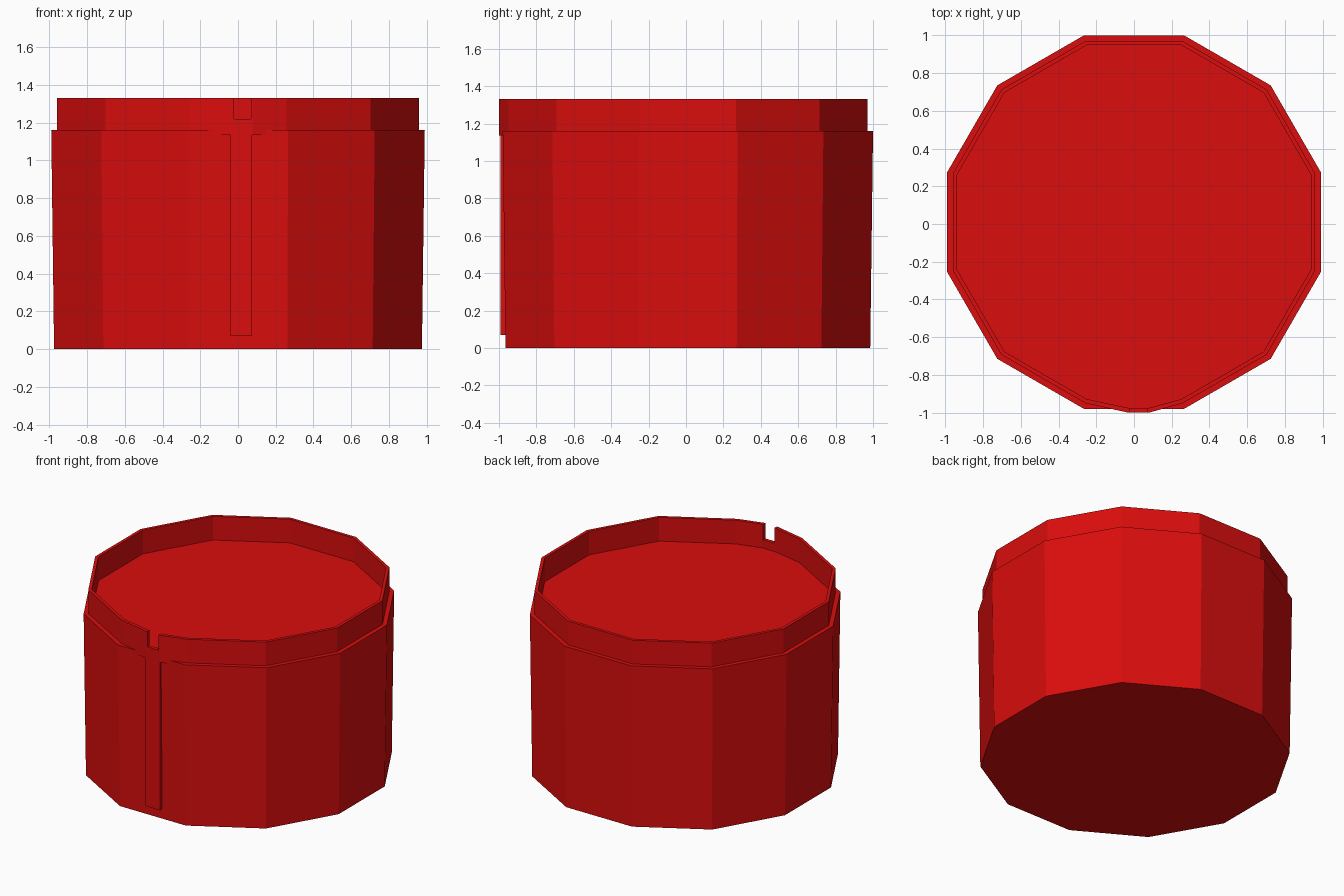
import bpy, bmesh
from math import sin, cos, pi, radians

cube = bpy.data.objects.get("Cube")
if cube:
    bpy.data.objects.remove(cube)

SIDES = 12
CENTRE_Y = 0.01
FLOOR_Z, RIM_BASE, NOTCH_Z, TOP_Z = 1.16, 1.135, 1.22, 1.33

red = bpy.data.materials.new("red paint")
red.use_nodes = True
red.diffuse_color = (0.7, 0.004, 0.004, 1)
red.node_tree.nodes["Principled BSDF"].inputs["Base Color"].default_value = red.diffuse_color


def finish(name, bm):
    bmesh.ops.recalc_face_normals(bm, faces=bm.faces)
    mesh = bpy.data.meshes.new(name)
    bm.to_mesh(mesh)
    bm.free()
    mesh.materials.append(red)
    obj = bpy.data.objects.new(name, mesh)
    bpy.context.collection.objects.link(obj)
    return obj


def ring(apothem):
    """Corners of the twelve-sided outline, starting right of the front face."""
    radius = apothem / cos(pi / SIDES)
    angles = [radians(-75 + 360 / SIDES * i) for i in range(SIDES)]
    return [(radius * cos(a), CENTRE_Y + radius * sin(a)) for a in angles]


def bridge(bm, a, b):
    for i in range(len(a)):
        j = (i + 1) % len(a)
        bm.faces.new((a[i], a[j], b[j], b[i]))


# Solid body, slightly wider at the top
bm = bmesh.new()
low = [bm.verts.new((x, y, 0)) for x, y in ring(0.975)]
high = [bm.verts.new((x, y, FLOOR_Z)) for x, y in ring(0.99)]
bridge(bm, low, high)
bm.faces.new(low)
bm.faces.new(high)
finish("body", bm)


# Raised rim with a bulged front
def rim_outline(apothem, front_y):
    return ring(apothem) + [(-0.03, front_y), (0.08, front_y)]


bm = bmesh.new()
outer, inner = rim_outline(0.96, -1.0), rim_outline(0.938, -0.975)
loops = [[bm.verts.new((x, y, z)) for x, y in outline]
         for outline, z in ((outer, RIM_BASE), (outer, TOP_Z), (inner, TOP_Z), (inner, RIM_BASE))]
for a, b in zip(loops, loops[1:] + loops[:1]):
    bridge(bm, a, b)
rim = finish("rim", bm)


def box(name, x, y, z):
    bm = bmesh.new()
    bmesh.ops.create_cube(bm, size=1)
    for v in bm.verts:
        v.co = [lo if c < 0 else hi for c, (lo, hi) in zip(v.co, (x, y, z))]
    return finish(name, bm)


# Notch cut through the front of the rim
cutter = box("notch_cutter", (-0.02, 0.07), (-1.1, -0.85), (NOTCH_Z, TOP_Z + 0.1))
cutter.hide_render = True
cutter.hide_viewport = True
cut = rim.modifiers.new("notch", 'BOOLEAN')
cut.operation = 'DIFFERENCE'
cut.solver = 'EXACT'
cut.object = cutter

# Vertical strip on the front
box("front_strip", (-0.04, 0.075), (-0.993, -0.96), (0.07, RIM_BASE))
